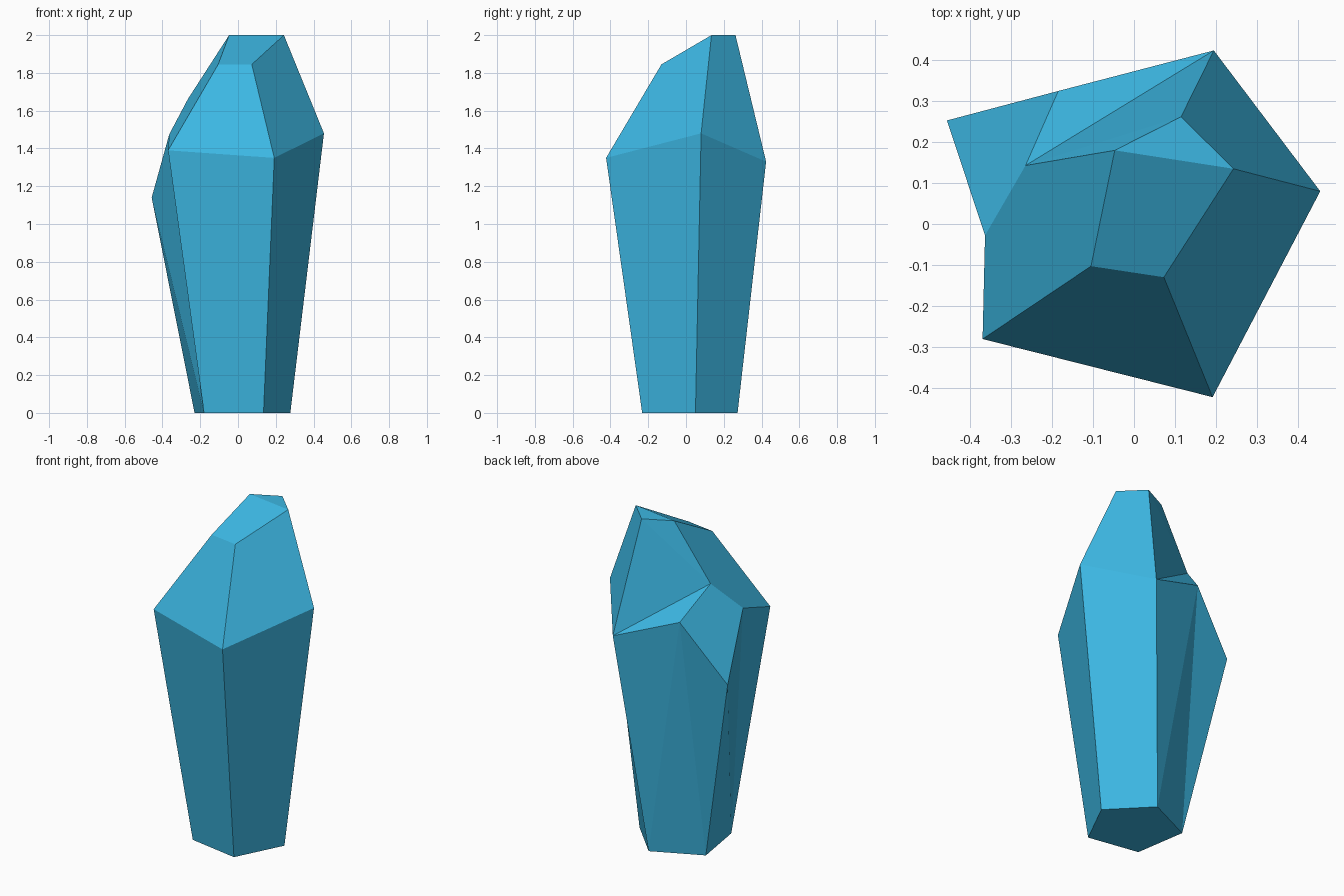
import bpy, bmesh

if "Cube" in bpy.data.objects:
    bpy.data.objects.remove(bpy.data.objects["Cube"])

# Corners of the crystal shard: base ring (a0-e0), girdle ring, crown facets, tip
corners = {
    "a0": (0.277, 0.05, 0), "b0": (0.135, -0.232, 0), "c0": (-0.18, -0.177, 0),
    "d0": (-0.23, 0.138, 0), "e0": (0.06, 0.273, 0),
    "a": (0.455, 0.08, 1.48), "b": (0.192, -0.423, 1.35), "c": (-0.37, -0.281, 1.39),
    "d": (-0.457, 0.253, 1.14), "e": (0.195, 0.424, 1.33),
    "f": (-0.364, -0.028, 1.475), "g": (-0.265, 0.143, 1.662), "h": (-0.185, 0.325, 1.475),
    "i": (-0.047, 0.18, 2), "j": (0.115, 0.262, 2), "k": (0.243, 0.135, 2),
    "l": (0.073, -0.13, 1.845), "m": (-0.105, -0.103, 1.845),
}
facets = [
    "e0 d0 c0 b0 a0",                      # base
    "a0 b0 b a", "b0 c0 c b", "e0 a0 a e",  # tapering walls
    "c0 d0 d", "c0 d f", "c0 f c",         # left wall, notched at the top
    "d0 e0 h", "d0 h d", "e0 e h",         # back wall, notched at the top
    "b c m l", "a b l k", "e a k j",       # crown facets
    "c f g i m", "d h g f",
    "i k l m", "i j k",                    # sloped tip and flat top
    "g i j", "g j e", "g e h",             # back crown facet
]

bm = bmesh.new()
v = {n: bm.verts.new(p) for n, p in corners.items()}
for f in facets:
    bm.faces.new([v[n] for n in f.split()])
bmesh.ops.recalc_face_normals(bm, faces=bm.faces)

mesh = bpy.data.meshes.new("crystal_shard")
bm.to_mesh(mesh)
bm.free()

# Single flat colour
blue = bpy.data.materials.new("crystal_blue")
blue.diffuse_color = (0.045, 0.47, 0.76, 1)
blue.use_nodes = True
blue.node_tree.nodes["Principled BSDF"].inputs["Base Color"].default_value = blue.diffuse_color
mesh.materials.append(blue)
obj = bpy.data.objects.new("crystal_shard", mesh)
bpy.context.collection.objects.link(obj)
